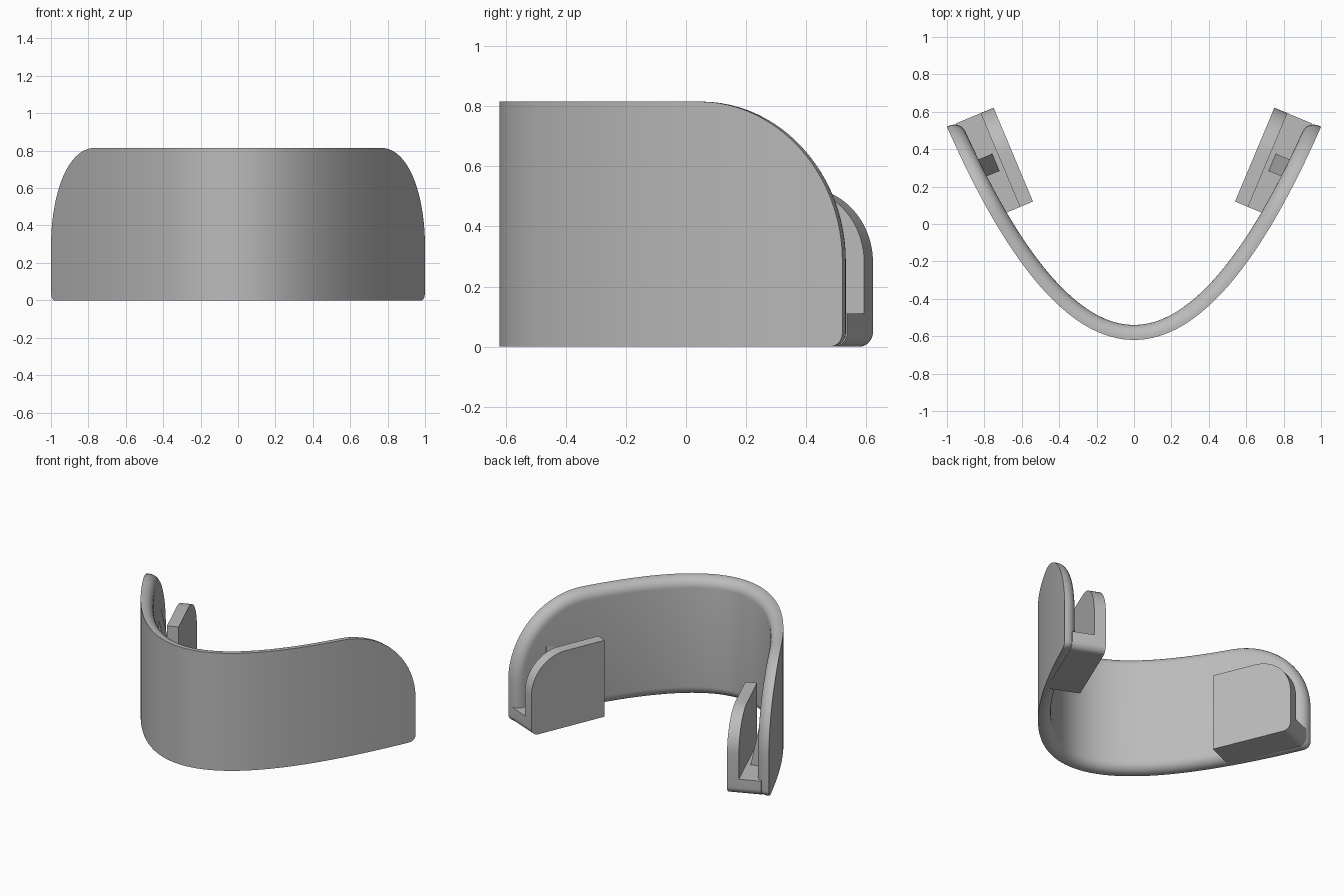
import bpy, bmesh, math
from mathutils import Vector

cube = bpy.data.objects.get("Cube")
if cube:
    bpy.data.objects.remove(cube, do_unlink=True)

grey = bpy.data.materials.new("plain_grey")
grey.use_nodes = True
colour = (0.5, 0.5, 0.5, 1)
grey.diffuse_color = colour
grey.node_tree.nodes["Principled BSDF"].inputs["Base Color"].default_value = colour


def finish(name, bm):
    bmesh.ops.recalc_face_normals(bm, faces=bm.faces)
    mesh = bpy.data.meshes.new(name)
    bm.to_mesh(mesh)
    bm.free()
    mesh.materials.append(grey)
    obj = bpy.data.objects.new(name, mesh)
    bpy.context.collection.objects.link(obj)
    bpy.ops.object.select_all(action='DESELECT')
    obj.select_set(True)
    bpy.context.view_layer.objects.active = obj
    bpy.ops.object.shade_smooth_by_angle(angle=math.radians(30))
    return obj


# Parabolic wall: position at arc length u and inward depth
K = 2.28
FRONT_Y = -0.62
HEIGHT = 0.815
THICK = 0.08
FILLET = 0.065


def arc_length(x):
    return (K * x * math.sqrt(1 + (K * x) ** 2) + math.asinh(K * x)) / (2 * K)


HALF = arc_length(1.0)


def on_wall(u, z, depth):
    x = u / HALF
    for _ in range(12):
        x -= (arc_length(x) - u) / math.sqrt(1 + (K * x) ** 2)
    normal = Vector((-K * x, 1, 0)).normalized()
    return Vector((x, FRONT_Y + K / 2 * x * x, z)) + normal * depth


def wall_outline(inset):
    """Columns (u, bottom, top) of the rounded wall outline, shrunk by inset."""
    half, big = HALF - inset, 0.53 - inset
    small = max(0.045 - inset, 0.012)
    flat, steps, middle = half - big, 24, 44
    us = [-flat + 2 * flat * i / middle for i in range(middle + 1)]
    curve = [flat + big * math.sin(math.pi / 2 * i / steps) for i in range(1, steps + 1)]
    us = [-u for u in reversed(curve)] + us + curve
    columns = []
    for u in us:
        over = max(abs(u) - flat, 0)
        low = max(abs(u) - (half - small), 0)
        top = HEIGHT - inset - big + math.sqrt(max(big ** 2 - over ** 2, 0))
        bottom = inset + small - math.sqrt(max(small ** 2 - low ** 2, 0))
        columns.append((u, bottom, top))
    return columns


def build_wall():
    bm = bmesh.new()
    layers = [(0, 0)]
    for i in range(8):
        a = math.pi / 2 * i / 7
        layers.append((FILLET * (1 - math.cos(a)), THICK - FILLET + FILLET * math.sin(a)))
    rings = []
    for inset, depth in layers:
        cols = wall_outline(inset)
        low = [bm.verts.new(on_wall(u, b, depth)) for u, b, t in cols]
        high = [bm.verts.new(on_wall(u, t, depth)) for u, b, t in cols]
        rings.append((low, high))
    # Outer and inner skins
    for low, high in (rings[0], rings[-1]):
        for i in range(len(low) - 1):
            bm.faces.new((low[i], low[i + 1], high[i + 1], high[i]))
    # Rim with the rounded inner edge
    loops = [low + high[::-1] for low, high in rings]
    for a, b in zip(loops, loops[1:]):
        for i in range(len(a)):
            j = (i + 1) % len(a)
            bm.faces.new((a[i], a[j], b[j], b[i]))
    finish("curved_wall", bm)


build_wall()

# Clips: s runs back along the arm, t runs inward across it
ALONG = Vector((0.387, 0.922, 0))
ACROSS = Vector((-0.922, 0.387, 0))
REAR, END = 0.32, 0.864


def clip_point(s, t, z, side):
    p = ALONG * s + ACROSS * t
    return Vector((p.x * side, p.y, z))


def prism(bm, loop_a, loop_b):
    a = [bm.verts.new(p) for p in loop_a]
    b = [bm.verts.new(p) for p in loop_b]
    bm.faces.new(a)
    bm.faces.new(b[::-1])
    for i in range(len(a)):
        j = (i + 1) % len(a)
        bm.faces.new((a[i], b[i], b[j], a[j]))


def corner(s, z, r, start, steps):
    angles = [math.radians(start + 90 * i / steps) for i in range(steps + 1)]
    return [(s + r * math.cos(a), z + r * math.sin(a)) for a in angles]


foot = [(REAR, 0)] + corner(END - 0.05, 0.05, 0.05, -90, 8)
plate = foot + corner(END - 0.25, 0.28, 0.25, 0, 20) + [(REAR, 0.53)]
floor = foot + [(END, 0.11), (REAR, 0.11)]
wedge = [(-0.67, 0.1), (-0.554, 0.1), (-0.554, 0.11), (-0.64, 0.53), (-0.67, 0.53)]

for label, side in (("left", 1), ("right", -1)):
    bm = bmesh.new()
    for profile, t0, t1 in ((plate, -0.527, -0.4515), (floor, -0.67, -0.527)):
        prism(bm, *[[clip_point(s, t, z, side) for s, z in profile] for t in (t0, t1)])
    finish(label + "_clip", bm)
    # Tapered rib inside the slot
    bm = bmesh.new()
    prism(bm, *[[clip_point(s, t, z, side) for t, z in wedge] for s in (0.54, 0.64)])
    finish(label + "_slot_rib", bm)
